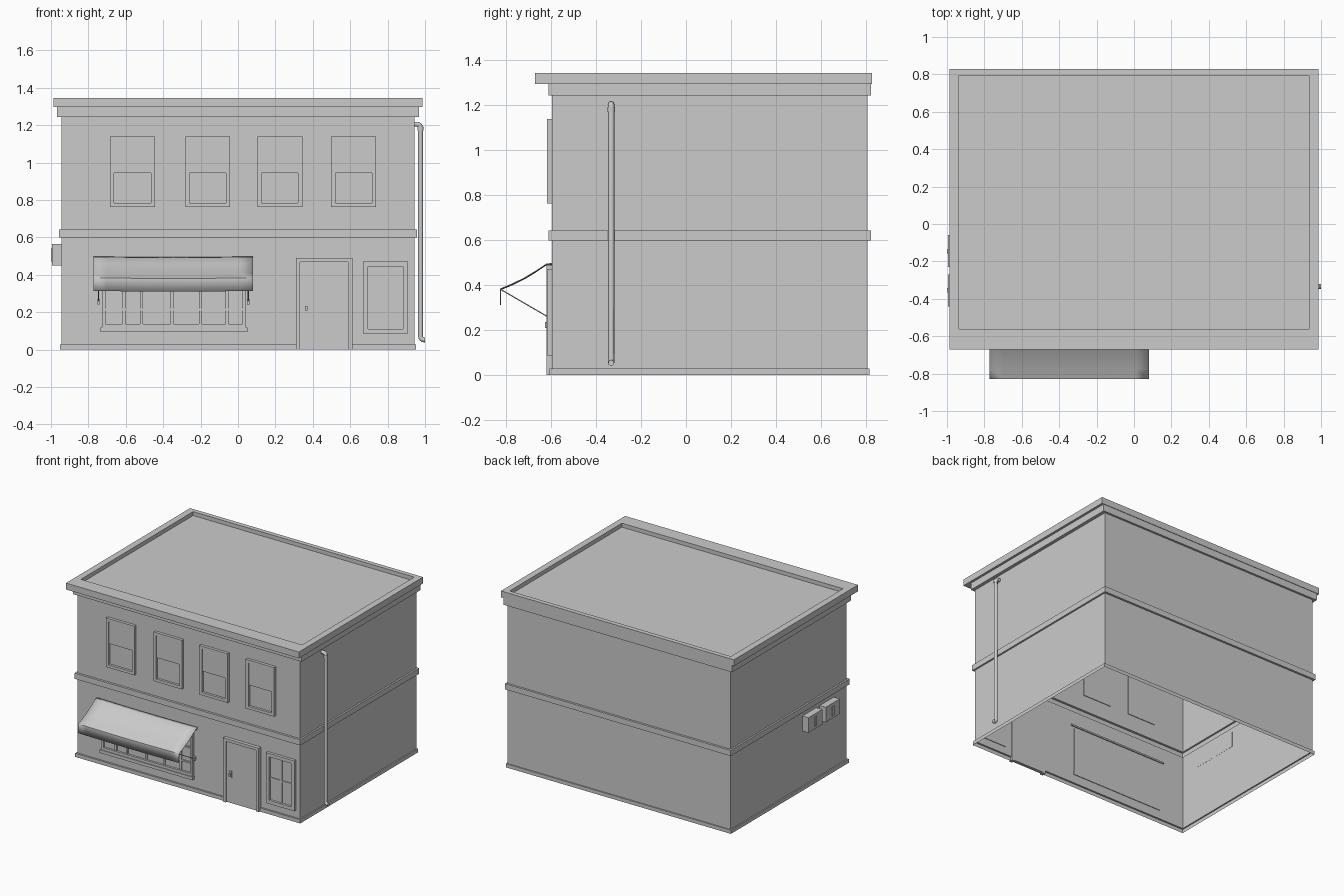
import bpy, bmesh, math
from mathutils import Matrix, Vector

if "Cube" in bpy.data.objects:
    bpy.data.objects.remove(bpy.data.objects["Cube"])

WALL = -0.596   # front wall plane
BACK = -0.591   # parts reach slightly through the wall


def make(name, bm, smooth=False, recalc=True):
    if recalc:
        bmesh.ops.recalc_face_normals(bm, faces=bm.faces)
    me = bpy.data.meshes.new(name)
    bm.to_mesh(me)
    bm.free()
    ob = bpy.data.objects.new(name, me)
    bpy.context.collection.objects.link(ob)
    if smooth:
        shade(ob)
    return ob


def shade(ob):
    bpy.ops.object.select_all(action='DESELECT')
    ob.select_set(True)
    bpy.context.view_layer.objects.active = ob
    bpy.ops.object.shade_smooth_by_angle(angle=math.radians(40))


def box(bm, x0, x1, y0, y1, z0, z1):
    m = Matrix.Translation(((x0 + x1) / 2, (y0 + y1) / 2, (z0 + z1) / 2)) \
        @ Matrix.Diagonal((x1 - x0, y1 - y0, z1 - z0, 1))
    bmesh.ops.create_cube(bm, size=1, matrix=m)


def boxes(name, *dims):
    bm = bmesh.new()
    for d in dims:
        box(bm, *d)
    return make(name, bm)


def frame(bm, x0, x1, z0, z1, w, y, bottom=True):
    """Border of width w standing out to y."""
    zb = z0 + w if bottom else z0
    box(bm, x0, x0 + w, y, BACK, z0, z1)
    box(bm, x1 - w, x1, y, BACK, z0, z1)
    box(bm, x0 + w, x1 - w, y, BACK, z1 - w, z1)
    if bottom:
        box(bm, x0 + w, x1 - w, y, BACK, z0, zb)


def tube(name, pts, r, res=3):
    cu = bpy.data.curves.new(name, 'CURVE')
    cu.dimensions = '3D'
    cu.bevel_depth = r
    cu.bevel_resolution = res
    cu.use_fill_caps = True
    sp = cu.splines.new('POLY')
    sp.points.add(len(pts) - 1)
    for p, c in zip(sp.points, pts):
        p.co = (*c, 1)
    ob = bpy.data.objects.new(name, cu)
    bpy.context.collection.objects.link(ob)
    bpy.ops.object.select_all(action='DESELECT')
    ob.select_set(True)
    bpy.context.view_layer.objects.active = ob
    bpy.ops.object.convert(target='MESH')
    shade(bpy.context.object)


# Building shell: single-sheet loft, open below (half width, front, back, height)
base = (0.953, -0.609, 0.818)
wall = (0.943, WALL, 0.809)
band = (0.956, -0.613, 0.825)
corn = (0.968, -0.613, 0.825)
rim = (0.986, -0.672, 0.829)
well = (0.936, -0.562, 0.794)
levels = [(base, 0), (base, 0.028), (wall, 0.028), (wall, 0.599), (band, 0.599),
          (band, 0.642), (wall, 0.642), (wall, 1.243), (corn, 1.243), (corn, 1.296),
          (rim, 1.296), (rim, 1.345), (well, 1.345), (well, 1.315)]
bm = bmesh.new()
prev = None
for (hx, yf, yb), z in levels:
    ring = [bm.verts.new(p) for p in
            ((-hx, yf, z), (hx, yf, z), (hx, yb, z), (-hx, yb, z))]
    if prev:
        for i in range(4):
            j = (i + 1) % 4
            bm.faces.new((prev[i], prev[j], ring[j], ring[i]))
    prev = ring
bm.faces.new(prev)
make("building_shell", bm, recalc=False)

# Upper sash windows
for i, cx in enumerate((-0.564, -0.162, 0.224, 0.618)):
    x0, x1 = cx - 0.12, cx + 0.12
    bm = bmesh.new()
    frame(bm, x0, x1, 0.763, 1.139, 0.022, -0.618)
    box(bm, x0 + 0.022, x1 - 0.022, -0.612, BACK, 0.945, 1.117)     # upper sash
    box(bm, x0 + 0.022, x1 - 0.022, -0.600, BACK, 0.785, 0.945)     # lower pane
    make(f"upper_window_{i + 1}", bm)

# Small ground floor window with cross bars
bm = bmesh.new()
frame(bm, 0.668, 0.909, 0.085, 0.47, 0.026, -0.618)
box(bm, 0.694, 0.883, -0.600, BACK, 0.111, 0.444)
box(bm, 0.782, 0.795, -0.606, -0.600, 0.111, 0.444)
box(bm, 0.694, 0.883, -0.606, -0.600, 0.271, 0.284)
make("small_window", bm)

# Shop window: frame, sill, pane and glazing bars
bm = bmesh.new()
frame(bm, -0.728, 0.044, 0.118, 0.465, 0.02, -0.616)
box(bm, -0.735, 0.05, -0.622, BACK, 0.094, 0.118)
box(bm, -0.708, 0.024, -0.600, BACK, 0.138, 0.445)
for x in (-0.61, -0.515, -0.354, -0.2, -0.06):
    box(bm, x - 0.008, x + 0.008, -0.609, -0.600, 0.138, 0.445)
for z in (0.214, 0.33):
    box(bm, -0.708, 0.024, -0.608, -0.600, z - 0.006, z + 0.006)
make("shop_window", bm)

# Door, frame and handle
bm = bmesh.new()
frame(bm, 0.31, 0.611, 0.0, 0.489, 0.022, -0.622, bottom=False)
make("door_frame", bm)
boxes("door", (0.332, 0.589, -0.612, BACK, 0.005, 0.467))
boxes("door_handle", (0.353, 0.377, -0.618, -0.612, 0.195, 0.247),
      (0.359, 0.371, -0.628, -0.618, 0.208, 0.234))

# Awning: concave cloth with hanging valance
profile = [(-0.598, 0.496), (-0.622, 0.493), (-0.67, 0.461), (-0.72, 0.431),
           (-0.775, 0.404), (-0.826, 0.383), (-0.827, 0.314)]
bm = bmesh.new()
prev = None
n = 12
for k in range(n + 1):
    t = k / n
    sag = 0.004 * math.sin(math.pi * t)
    row = [bm.verts.new((-0.773 + 0.853 * t, y, z - sag)) for y, z in profile]
    if prev:
        for i in range(len(row) - 1):
            bm.faces.new((prev[i], prev[i + 1], row[i + 1], row[i]))
    prev = row
awning = make("awning_cloth", bm, smooth=True)
sol = awning.modifiers.new("thickness", 'SOLIDIFY')
sol.thickness = 0.004
sol.offset = 0
boxes("awning_rail", (-0.765, 0.072, -0.62, -0.588, 0.478, 0.49))

# Awning braces and wall anchors
for side, x in (("left", -0.746), ("right", 0.055)):
    tube(f"awning_brace_{side}", [(x, -0.825, 0.38), (x, -0.615, 0.258)], 0.003, 1)
    boxes(f"brace_anchor_{side}", (x - 0.006, x + 0.006, -0.622, WALL, 0.242, 0.27))

# Drainpipe with a rounded elbow at each end
pipe = [(0.94, -0.333, 1.205)]
for i in range(5):
    a = math.radians(90 - i * 22.5)
    pipe.append((0.958 + 0.018 * math.cos(a), -0.333, 1.187 + 0.018 * math.sin(a)))
for i in range(5):
    a = math.radians(180 + i * 22.5)
    pipe.append((0.994 + 0.018 * math.cos(a), -0.333, 0.07 + 0.018 * math.sin(a)))
pipe.append((1.0, -0.333, 0.052))
tube("drainpipe", pipe, 0.0135)
bm = bmesh.new()
bmesh.ops.create_cone(bm, cap_ends=True, segments=14, radius1=0.017, radius2=0.017,
                      depth=0.022, matrix=Matrix.Translation((0.976, -0.333, 1.182)))
make("drainpipe_collar", bm, smooth=True)

# Utility boxes on the left wall
for i, cy in enumerate((-0.145, -0.355)):
    boxes(f"utility_box_{i + 1}",
          (-0.994, -0.942, cy - 0.085, cy + 0.085, 0.449, 0.564),
          (-1.0, -0.994, cy - 0.012, cy + 0.012, 0.472, 0.541))
